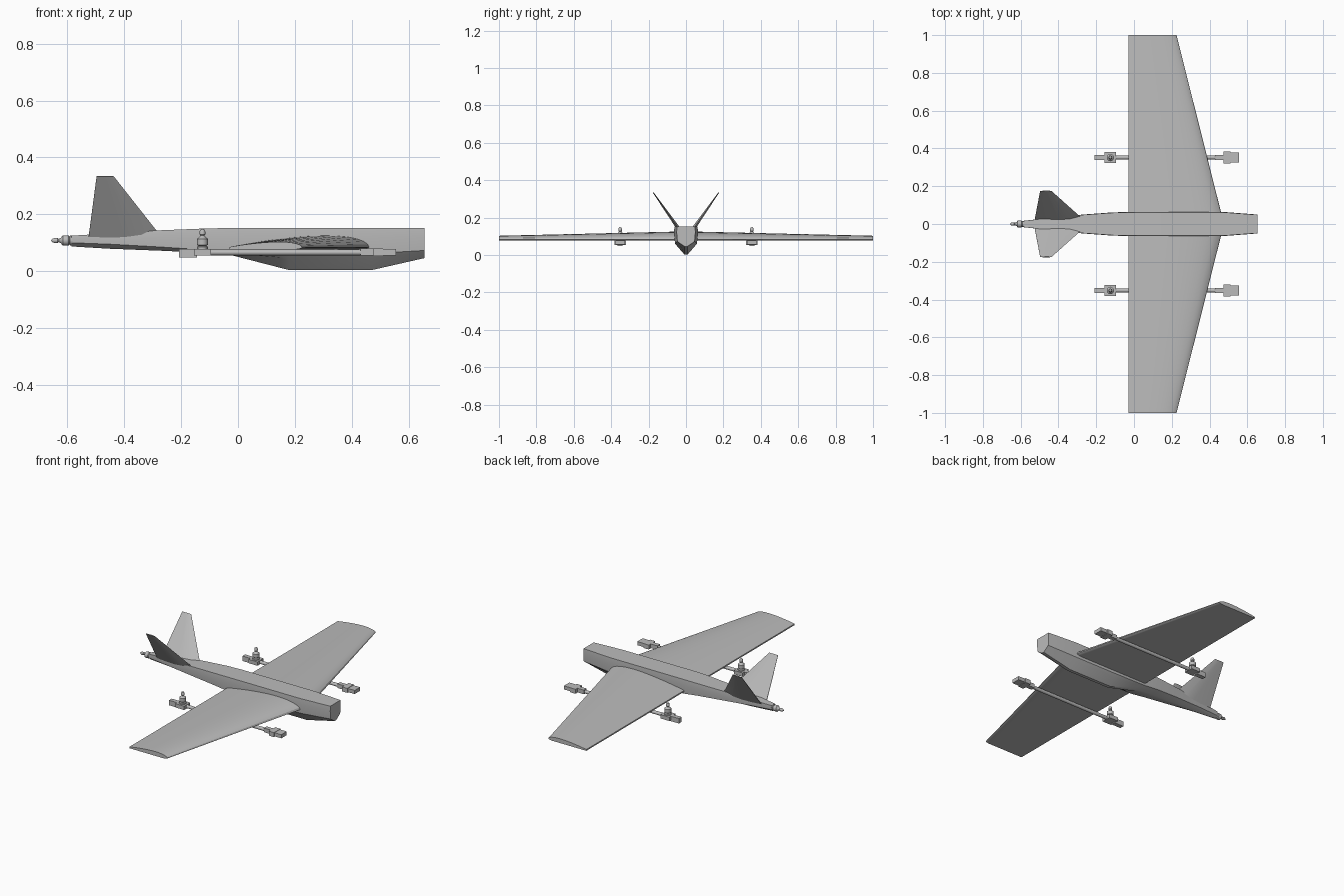
import bpy, bmesh, math
from mathutils import Vector, Matrix

cube = bpy.data.objects.get("Cube")
if cube:
    bpy.data.objects.remove(cube)

grey = bpy.data.materials.new("light grey")
grey.use_nodes = True
colour = (0.5, 0.5, 0.5, 1)
grey.diffuse_color = colour
grey.node_tree.nodes["Principled BSDF"].inputs["Base Color"].default_value = colour


def finish(name, bm, smooth=30):
    bmesh.ops.recalc_face_normals(bm, faces=bm.faces)
    mesh = bpy.data.meshes.new(name)
    bm.to_mesh(mesh)
    bm.free()
    mesh.materials.append(grey)
    ob = bpy.data.objects.new(name, mesh)
    bpy.context.collection.objects.link(ob)
    bpy.ops.object.select_all(action="DESELECT")
    ob.select_set(True)
    bpy.context.view_layer.objects.active = ob
    bpy.ops.object.shade_smooth_by_angle(angle=math.radians(smooth))
    return ob


def loft(name, rings, smooth=30):
    """Skin a row of closed rings and cap both ends."""
    bm = bmesh.new()
    loops = [[bm.verts.new(p) for p in ring] for ring in rings]
    n = len(loops[0])
    for a, b in zip(loops, loops[1:]):
        for i in range(n):
            j = (i + 1) % n
            bm.faces.new((a[i], a[j], b[j], b[i]))
    bm.faces.new(loops[0])
    bm.faces.new(loops[-1])
    return finish(name, bm, smooth)


def box(name, x0, x1, y, half, z0, z1):
    bm = bmesh.new()
    size = Matrix.Diagonal((x1 - x0, 2 * half, z1 - z0, 1))
    place = Matrix.Translation(((x0 + x1) / 2, y, (z0 + z1) / 2))
    bmesh.ops.create_cube(bm, size=1, matrix=place @ size)
    return finish(name, bm)


def turned(name, base, axis, profile, sides=20):
    """Turn (distance, radius) pairs around an axis."""
    rot = Vector(axis).to_track_quat("Z", "Y")
    rings = []
    for d, r in profile:
        ring = []
        for k in range(sides):
            a = math.tau * k / sides
            ring.append(Vector(base) + rot @ Vector((r * math.cos(a), r * math.sin(a), d)))
        rings.append(ring)
    return loft(name, rings)


# Fuselage: x, half width, top, chine and keel heights
stations = [
    (-0.585, 0.017, 0.125, 0.100, 0.087),
    (-0.45, 0.032, 0.133, 0.095, 0.079),
    (-0.27, 0.050, 0.144, 0.085, 0.072),
    (-0.12, 0.061, 0.150, 0.075, 0.065),
    (-0.03, 0.064, 0.152, 0.065, 0.058),
    (0.18, 0.064, 0.152, 0.062, 0.004),
    (0.47, 0.064, 0.152, 0.062, 0.004),
    (0.655, 0.050, 0.152, 0.073, 0.046),
]
rings = []
for x, w, top, chine, keel in stations:
    half = [(w * 0.97, top), (w, top * 0.6 + chine * 0.4), (w * 0.92, chine),
            (w * 0.72, chine * 0.72 + keel * 0.28), (w * 0.15, keel)]
    rings.append([(x, y, z) for y, z in half] + [(x, -y, z) for y, z in reversed(half)])
loft("fuselage", rings)


# Wings: flat-bottomed airfoil, straight trailing edge
def airfoil(y, lead, thick):
    trail, steps = -0.03, 16
    chord = lead - trail
    upper, lower = [], []
    for i in range(steps + 1):
        t = (1 - math.cos(math.pi * i / steps)) / 2
        h = 2.8 * math.sqrt(t) * (1 - t) ** 0.9 * (1 - 0.28 * t)
        x = lead - chord * t
        upper.append((x, y, 0.084 + (thick - 0.007) * min(h, 1.25) / 1.25 + 0.001 * t))
        lower.append((x, y, 0.084 - 0.007 * min(1, 4 * math.sqrt(t))))
    return upper + lower[:0:-1]


for side, word in ((1, "left"), (-1, "right")):
    loft(word + "_wing", [airfoil(side * y, lead, t) for y, lead, t in
                          ((0.03, 0.468, 0.058), (0.065, 0.46, 0.057), (1, 0.225, 0.030))])

    # Canted tail fins
    fin = []
    for lead, trail, y, z, t in ((-0.27, -0.525, 0.026, 0.122, 0.013),
                                 (-0.437, -0.497, 0.175, 0.334, 0.003)):
        out = Vector((0, side * 0.82, -0.57)) * t
        points = [(lead, 0), (lead * 0.75 + trail * 0.25, 0.8), (lead * 0.5 + trail * 0.5, 0.8),
                  (trail, 0.15)]
        face = [Vector((x, side * y, z)) + out * s for x, s in points]
        back = [Vector((x, side * y, z)) - out * s for x, s in points[:0:-1]]
        fin.append(face + back)
    loft(word + "_tail_fin", fin)

    # Lift boom with mounts at both ends
    y = side * 0.352
    turned(word + "_boom", (-0.2, y, 0.066), (1, 0, 0), [(0, 0.010), (0.66, 0.010)], 16)
    box(word + "_rear_end_block", -0.208, -0.145, y, 0.013, 0.048, 0.078)
    box(word + "_rear_motor_mount", -0.155, -0.095, y, 0.029, 0.055, 0.078)
    box(word + "_front_neck", 0.43, 0.475, y, 0.013, 0.055, 0.080)
    box(word + "_front_collar", 0.475, 0.51, y, 0.031, 0.053, 0.080)
    box(word + "_front_motor_mount", 0.505, 0.556, y, 0.026, 0.056, 0.078)

    # Upright motor with a shaft
    turned(word + "_lift_motor", (-0.125, y, 0.076), (0, 0, 1),
           [(0, 0.020), (0.010, 0.020), (0.013, 0.014), (0.017, 0.019), (0.038, 0.019),
            (0.043, 0.012), (0.049, 0.007), (0.053, 0.010), (0.064, 0.010),
            (0.070, 0.007), (0.073, 0.002)])

# Pusher motor at the tail
turned("pusher_motor", (-0.58, 0, 0.108), (-1, 0, 0),
       [(0, 0.017), (0.010, 0.017), (0.012, 0.014), (0.016, 0.018), (0.036, 0.018),
        (0.042, 0.010), (0.050, 0.006), (0.054, 0.009), (0.064, 0.009),
        (0.072, 0.006), (0.077, 0.002)])
